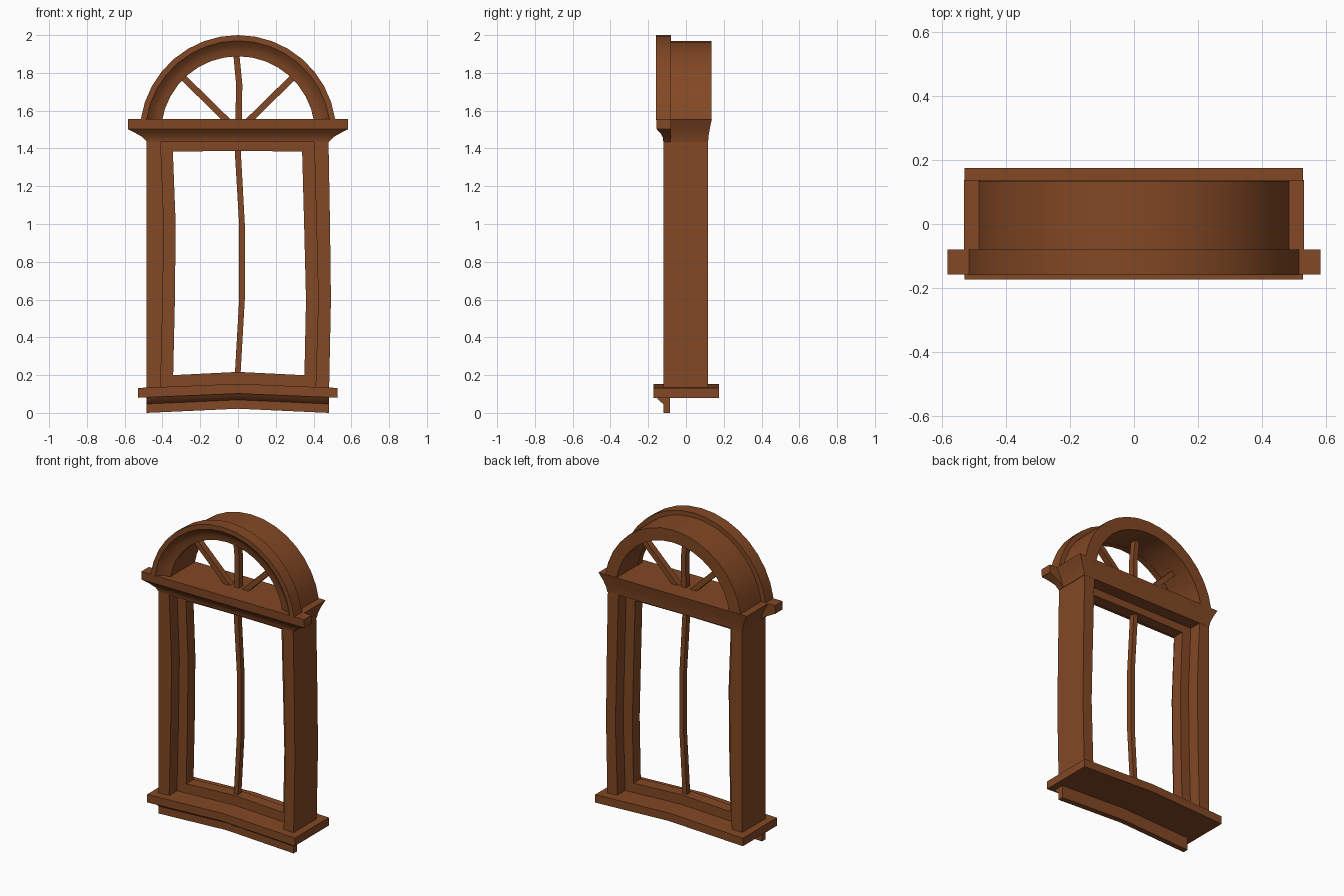
import bpy, bmesh, math

if "Cube" in bpy.data.objects:
    bpy.data.objects.remove(bpy.data.objects["Cube"])

wood = bpy.data.materials.new("brown wood")
wood.diffuse_color = (0.225, 0.065, 0.018, 1)
wood.use_nodes = True
wood.node_tree.nodes["Principled BSDF"].inputs["Base Color"].default_value = wood.diffuse_color


def loft(name, rings, angle=35):
    """Skin a list of equal-length point rings into a capped solid."""
    bm = bmesh.new()
    vs = [[bm.verts.new(p) for p in r] for r in rings]
    n = len(rings[0])
    for a, b in zip(vs, vs[1:]):
        for i in range(n):
            j = (i + 1) % n
            bm.faces.new((a[i], a[j], b[j], b[i]))
    bm.faces.new(vs[0])
    bm.faces.new(vs[-1])
    bmesh.ops.recalc_face_normals(bm, faces=bm.faces)
    me = bpy.data.meshes.new(name)
    bm.to_mesh(me)
    bm.free()
    ob = bpy.data.objects.new(name, me)
    bpy.context.collection.objects.link(ob)
    me.materials.append(wood)
    bpy.ops.object.select_all(action='DESELECT')
    ob.select_set(True)
    bpy.context.view_layer.objects.active = ob
    bpy.ops.object.shade_smooth_by_angle(angle=math.radians(angle))
    return ob


def post(name, stations, y0, y1):
    """Upright bar from (z, x left, x right) stations."""
    return loft(name, [[(a, y0, z), (b, y0, z), (b, y1, z), (a, y1, z)]
                       for z, a, b in stations])


def rail(name, profile, x0, x1, rise):
    """Cross bar with a (y, z) profile, lifted in the middle."""
    return loft(name, [[(x, y, z + h) for y, z in profile]
                       for x, h in ((x0, 0), (0, rise), (x1, 0))])


def tiers(name, rows):
    """Stacked rectangles (z, half width, y front, y back)."""
    return loft(name, [[(-w, a, z), (w, a, z), (w, b, z), (-w, b, z)]
                       for z, w, a, b in rows])


def rect(y0, y1, z0, z1):
    return [(y0, z0), (y1, z0), (y1, z1), (y0, z1)]


# sill and apron below it
rail("sill", rect(-0.173, 0.175, 0.08, 0.132), -0.53, 0.528, 0.022)
rail("apron", [(-0.085, 0), (-0.12, 0), (-0.12, 0.047), (-0.13, 0.055),
               (-0.145, 0.068), (-0.155, 0.083), (-0.085, 0.083)],
     -0.484, 0.482, 0.022)

# outer jambs, slightly warped
post("left_jamb", [(0.11, -0.484, -0.41), (0.6, -0.484, -0.398),
                   (1.0, -0.484, -0.392), (1.45, -0.484, -0.41)], -0.12, 0.116)
post("right_jamb", [(0.11, 0.41, 0.482), (0.6, 0.425, 0.492),
                    (1.0, 0.415, 0.487), (1.45, 0.403, 0.479)], -0.12, 0.116)

# inner sash frame
SF, SB = -0.04, 0.035
post("left_sash_stile", [(0.12, -0.412, -0.345), (0.6, -0.402, -0.334),
                         (1.0, -0.396, -0.33), (1.44, -0.412, -0.347)], SF, SB)
post("right_sash_stile", [(0.12, 0.35, 0.412), (0.6, 0.36, 0.427),
                          (1.0, 0.35, 0.417), (1.44, 0.338, 0.405)], SF, SB)
rail("sash_bottom_rail", rect(SF, SB, 0.12, 0.197), -0.40, 0.40, 0.02)
rail("sash_top_rail", rect(SF, SB, 1.383, 1.45), -0.40, 0.395, 0.004)
post("sash_muntin", [(0.18, -0.018, 0.012), (0.6, 0.006, 0.036),
                     (1.0, 0.006, 0.036), (1.4, -0.018, 0.014)], -0.02, 0.015)

# lintel body and its flared front crown
tiers("lintel", [(1.435, 0.482, -0.11, 0.117), (1.47, 0.49, -0.11, 0.12),
                 (1.51, 0.507, -0.11, 0.127), (1.555, 0.531, -0.11, 0.137)])
tiers("lintel_crown", [(1.435, 0.482, -0.12, -0.08), (1.46, 0.505, -0.123, -0.08),
                       (1.48, 0.54, -0.135, -0.08), (1.502, 0.583, -0.155, -0.08),
                       (1.555, 0.583, -0.157, -0.08)])


def arch(name, profile, steps=16, cz=1.48, start=8.3):
    """Sweep an (r, y) profile over the half circle."""
    rings = []
    for i in range(steps + 1):
        t = math.radians(start + (180 - 2 * start) * i / steps)
        rings.append([(r * math.cos(t), y, cz + r * math.sin(t)) for r, y in profile])
    return loft(name, rings)


# arched hood and moulded front trim
arch("arch_hood", [(0.49, -0.085), (0.49, 0.134), (0.41, 0.134), (0.41, -0.085)])
arch("arch_trim", [(0.52, -0.08), (0.52, -0.16), (0.49, -0.16), (0.465, -0.137),
                   (0.44, -0.125), (0.408, -0.12), (0.408, -0.08)])

# fan bars in the half-round light
post("fan_centre_bar", [(1.54, -0.014, 0.02), (1.74, -0.010, 0.023),
                        (1.91, -0.026, 0.006)], -0.02, 0.02)
for side, sx in (("left", -1), ("right", 1)):
    ends = ((0.055, 1.545), (0.32, 1.805))
    loft(side + "_fan_bar",
         [[(sx * (x + d * 0.012), y, z - d * 0.012)
           for d, y in ((-1, -0.02), (1, -0.02), (1, 0.02), (-1, 0.02))]
          for x, z in ends])
